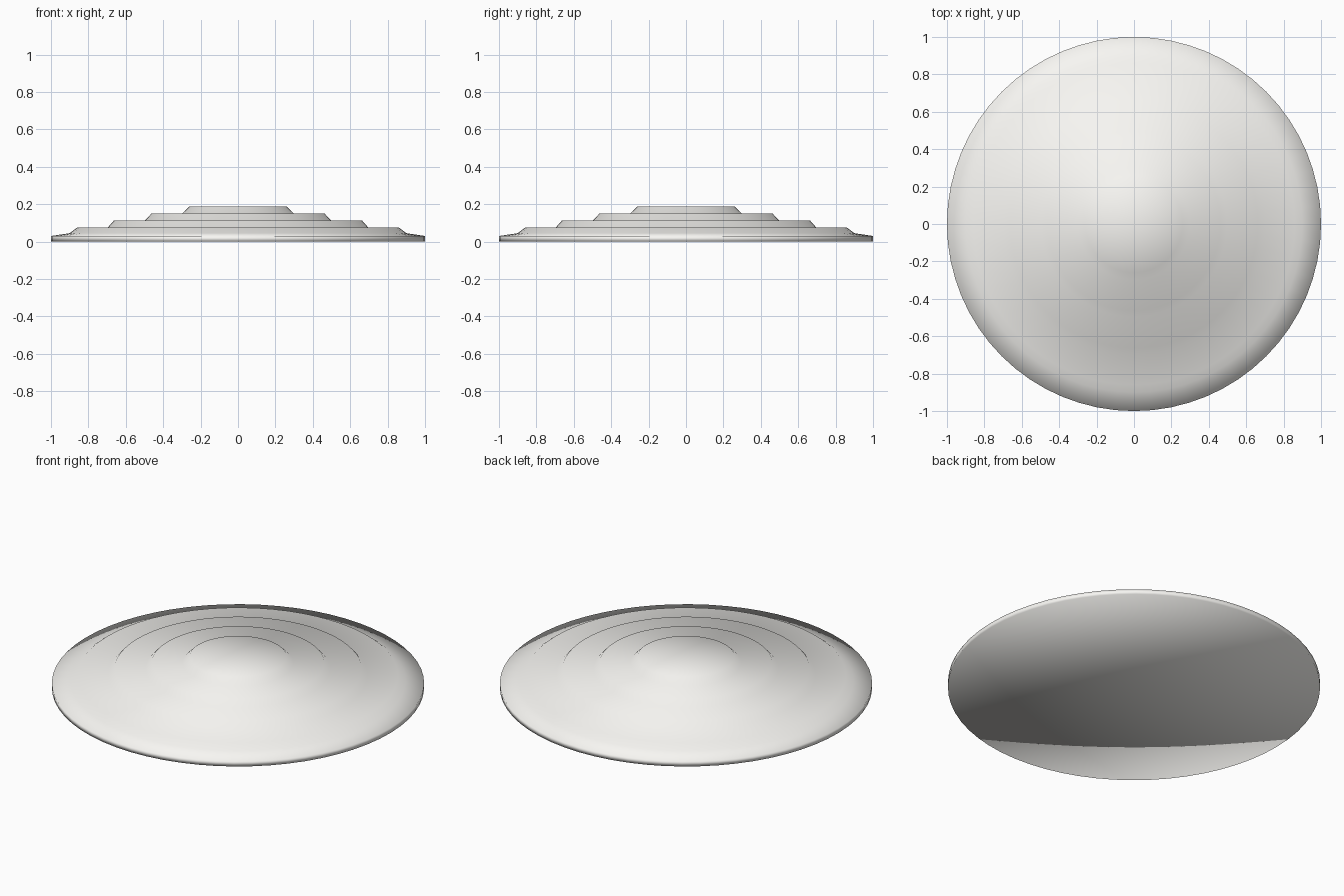
import bpy, bmesh
from math import sin, cos, pi

if "Cube" in bpy.data.objects:
    bpy.data.objects.remove(bpy.data.objects["Cube"])

SIDES = 64

# Half profile of the stepped disc, from the rim base up to the top plateau (radius, height)
profile = [
    (1.0, 0.0), (1.0, 0.03),
    (0.90, 0.045), (0.86, 0.075),
    (0.697, 0.075), (0.663, 0.113),
    (0.497, 0.113), (0.463, 0.15),
    (0.298, 0.15), (0.26, 0.187),
]

bm = bmesh.new()
rings = [[bm.verts.new((r * cos(2 * pi * i / SIDES), r * sin(2 * pi * i / SIDES), z))
          for i in range(SIDES)] for r, z in profile]
bottom = bm.verts.new((0, 0, 0))
top = bm.verts.new((0, 0, profile[-1][1]))

# Terraced sides, plus fans closing the underside and plateau
for i in range(SIDES):
    j = (i + 1) % SIDES
    for a, b in zip(rings, rings[1:]):
        bm.faces.new((a[i], a[j], b[j], b[i]))
    bm.faces.new((bottom, rings[0][j], rings[0][i]))
    bm.faces.new((top, rings[-1][i], rings[-1][j]))

# The whole disc is smooth shaded, edges included
for f in bm.faces:
    f.smooth = True

mesh = bpy.data.meshes.new("stepped_disc")
bm.to_mesh(mesh)
bm.free()
disc = bpy.data.objects.new("stepped_disc", mesh)
bpy.context.collection.objects.link(disc)

# Warm off-white finish
mat = bpy.data.materials.new("off_white")
mat.diffuse_color = (0.94, 0.93, 0.90, 1.0)
mat.use_nodes = True
mat.node_tree.nodes["Principled BSDF"].inputs["Base Color"].default_value = mat.diffuse_color
mesh.materials.append(mat)
